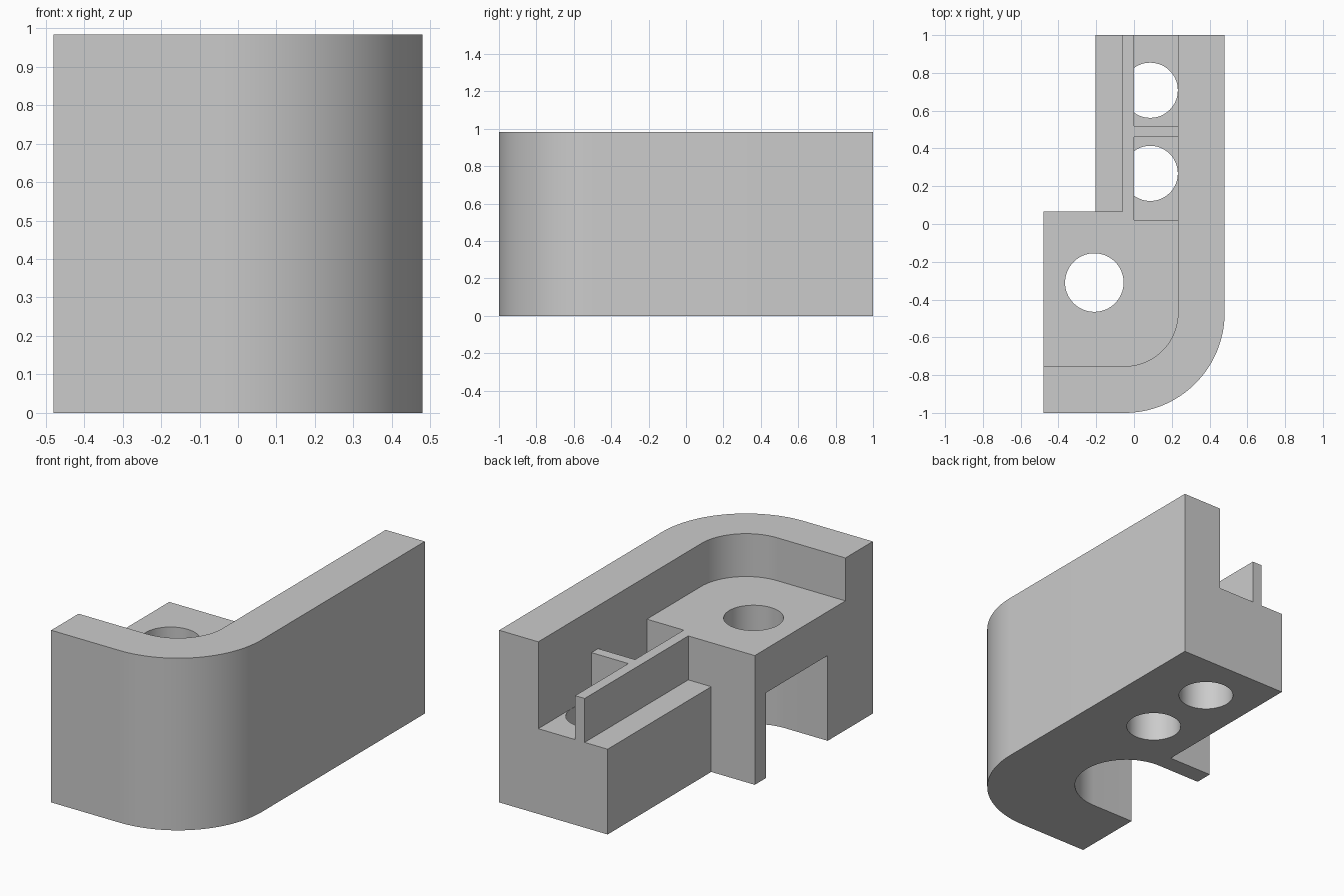
import bpy
import bmesh
from math import sin, cos, pi, radians

cube = bpy.data.objects.get("Cube")
if cube:
    bpy.data.objects.remove(cube, do_unlink=True)

HEIGHT, PAD, FLOOR = 0.983, 0.738, 0.487   # rim, pad top, pocket floor
LOW, HIGH = -0.2, 1.2                      # cutter overshoot
BEND = (-0.05, -0.47)                      # centre of the rounded corner

grey = bpy.data.materials.new("light grey")
grey.use_nodes = True
colour = (0.6, 0.6, 0.6, 1)
grey.diffuse_color = colour
grey.node_tree.nodes["Principled BSDF"].inputs["Base Color"].default_value = colour


def arc(centre, radius, start, end, steps=32):
    angles = [radians(start + (end - start) * i / steps) for i in range(steps + 1)]
    return [(centre[0] + radius * cos(a), centre[1] + radius * sin(a)) for a in angles]


def rectangle(x0, x1, y0, y1):
    return [(x0, y0), (x1, y0), (x1, y1), (x0, y1)]


def circle(x, y, radius):
    return arc((x, y), radius, 0, 360, 64)[:-1]


def prism(name, outline, z0, z1):
    """Extrude a counter-clockwise plan outline between two heights."""
    bm = bmesh.new()
    base = bm.faces.new([bm.verts.new((x, y, z0)) for x, y in outline])
    top = bmesh.ops.extrude_face_region(bm, geom=[base])["geom"]
    moved = [v for v in top if isinstance(v, bmesh.types.BMVert)]
    bmesh.ops.translate(bm, verts=moved, vec=(0, 0, z1 - z0))
    bmesh.ops.recalc_face_normals(bm, faces=bm.faces)
    mesh = bpy.data.meshes.new(name)
    bm.to_mesh(mesh)
    bm.free()
    mesh.materials.append(grey)
    obj = bpy.data.objects.new(name, mesh)
    bpy.context.collection.objects.link(obj)
    return obj


# Full-height body with one rounded corner
body = prism("bracket_body",
             [(-0.48, -1)] + arc(BEND, 0.53, -90, 0)
             + [(0.48, 1), (-0.205, 1), (-0.205, 0.065), (-0.48, 0.065)],
             0, HEIGHT)

cutters = [
    # Space inside the curved rim wall, down to the pad
    ("rim_recess", [(-0.7, -0.753)] + arc(BEND, 0.283, -90, 0)
     + [(0.233, 1.2), (-0.7, 1.2)], PAD, HIGH),
    # Two pockets that leave the cross rib and thin fin standing
    ("inner_pocket", rectangle(0, 0.233, 0.02, 0.46), FLOOR, 0.9),
    ("end_pocket", rectangle(0, 0.233, 0.52, 1.2), FLOOR, 0.9),
    # Ledge outside the fin
    ("side_ledge", rectangle(-0.35, -0.06, 0.065, 1.2), FLOOR, 0.9),
    # Round-ended slot under the pad
    ("under_slot", [(-0.7, -0.593)] + arc((-0.21, -0.315), 0.278, -90, 90)
     + [(-0.7, -0.037)], LOW, FLOOR),
    # Screw holes
    ("pad_hole", circle(-0.21, -0.31, 0.155), LOW, HIGH),
    ("inner_hole", circle(0.086, 0.268, 0.146), LOW, FLOOR + 0.002),
    ("end_hole", circle(0.086, 0.708, 0.146), LOW, FLOOR + 0.002),
]

bpy.ops.object.select_all(action="DESELECT")
bpy.context.view_layer.objects.active = body
body.select_set(True)
for name, outline, z0, z1 in cutters:
    cutter = prism(name, outline, z0, z1)
    cutter.hide_render = True
    cut = body.modifiers.new(name, "BOOLEAN")
    cut.operation = "DIFFERENCE"
    cut.solver = "EXACT"
    cut.object = cutter
    bpy.ops.object.modifier_apply(modifier=cut.name)
    bpy.data.objects.remove(cutter, do_unlink=True)

bpy.ops.object.shade_smooth_by_angle(angle=pi / 6)
